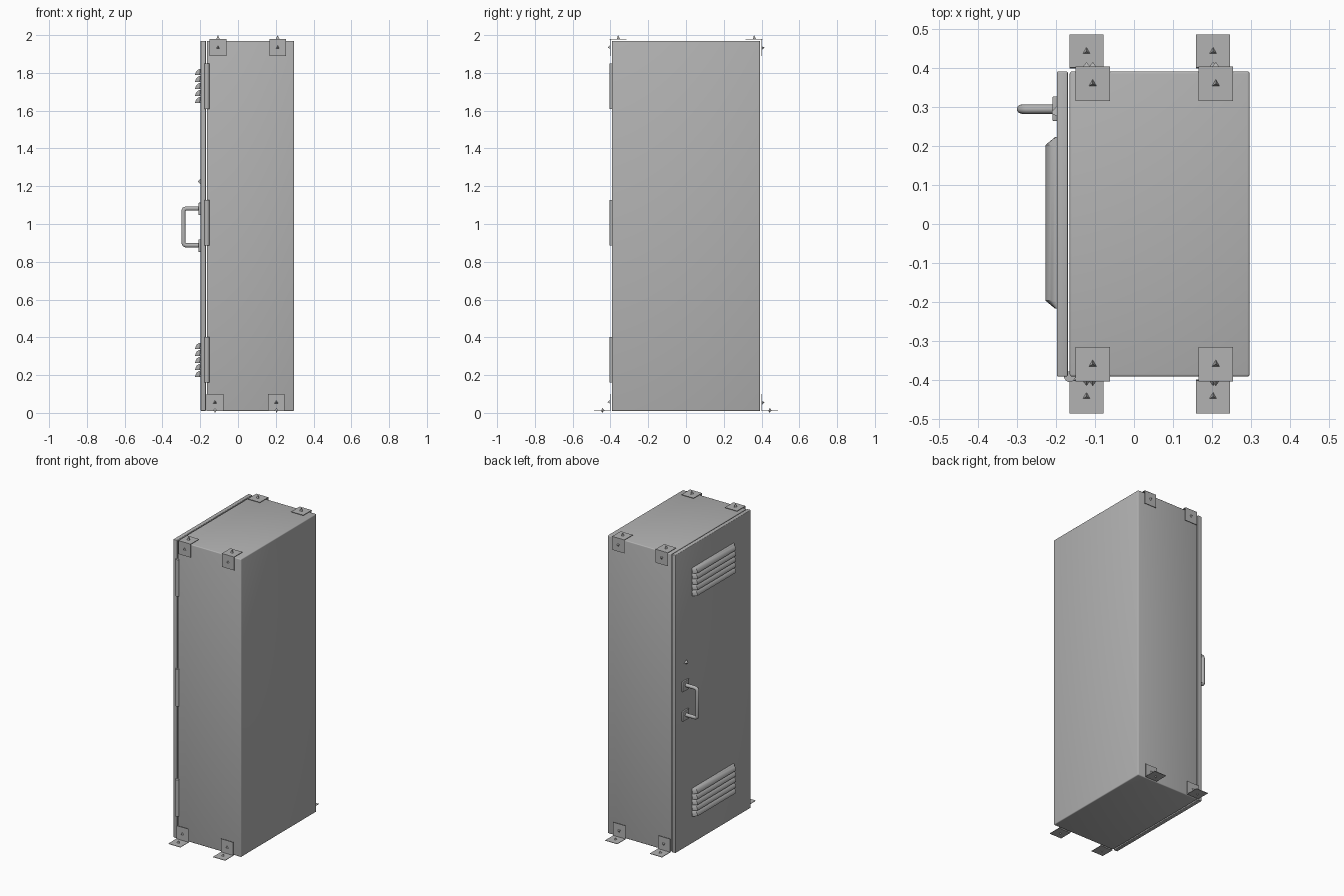
import bpy, bmesh, math
from mathutils import Vector

cube = bpy.data.objects.get("Cube")
if cube:
    bpy.data.objects.remove(cube, do_unlink=True)

grey = bpy.data.materials.new("painted grey steel")
grey.use_nodes = True
GREY = (0.45, 0.45, 0.45, 1)
grey.diffuse_color = GREY
grey.node_tree.nodes["Principled BSDF"].inputs["Base Color"].default_value = GREY


def finish(name, bm):
    bmesh.ops.recalc_face_normals(bm, faces=bm.faces)
    me = bpy.data.meshes.new(name)
    bm.to_mesh(me)
    bm.free()
    ob = bpy.data.objects.new(name, me)
    bpy.context.collection.objects.link(ob)
    me.materials.append(grey)
    return ob


def smooth(ob, angle=35):
    bpy.ops.object.select_all(action="DESELECT")
    ob.select_set(True)
    bpy.context.view_layer.objects.active = ob
    bpy.ops.object.shade_smooth_by_angle(angle=math.radians(angle))


def box(name, lo, hi, bevel=0):
    lo, hi = Vector(lo), Vector(hi)
    bm = bmesh.new()
    bmesh.ops.create_cube(bm, size=1)
    bmesh.ops.scale(bm, vec=hi - lo, verts=bm.verts)
    bmesh.ops.translate(bm, vec=(lo + hi) / 2, verts=bm.verts)
    if bevel:
        bmesh.ops.bevel(bm, geom=bm.edges[:], offset=bevel, segments=3,
                        profile=0.5, affect="EDGES")
    ob = finish(name, bm)
    if bevel:
        smooth(ob)
    return ob


def cone(name, base, direction, r1, r2, height, sides):
    d = Vector(direction)
    bm = bmesh.new()
    bmesh.ops.create_cone(bm, cap_ends=True, segments=sides, radius1=r1,
                          radius2=r2, depth=height)
    rot = Vector((0, 0, 1)).rotation_difference(d)
    bmesh.ops.rotate(bm, matrix=rot.to_matrix(), verts=bm.verts)
    bmesh.ops.translate(bm, vec=Vector(base) + d * height / 2, verts=bm.verts)
    ob = finish(name, bm)
    if sides > 6:
        smooth(ob)
    return ob


def bracket(name, x, side, top):
    """Thin angle plate with one screw in each leg."""
    h, t = 0.044, 0.003
    y = 0.402 * side
    zv = 1.934 if top else 0.056
    zf = 1.977 if top else 0.012
    yf = (0.36 if top else 0.443) * side
    box(name + "_upright", (x - h, y - t / 2, zv - h), (x + h, y + t / 2, zv + h))
    box(name + "_flange", (x - h, yf - h, zf - t / 2), (x + h, yf + h, zf + t / 2))
    cone(name + "_side_screw", (x, y, zv), (0, side, 0), 0.012, 0, 0.014, 3)
    cone(name + "_flange_screw", (x, yf, zf), (0, 0, 1), 0.012, 0,
         0.023 if top else 0.014, 3)
    if not top:
        cone(name + "_anchor", (x, yf, zf), (0, 0, -1), 0.008, 0, 0.012, 3)


def louvre(name, z):
    """Hood with a rounded top, open-looking flat underside and tapered ends."""
    bm = bmesh.new()
    rings = []
    for y, s in ((-0.217, 0.25), (-0.197, 1), (0.203, 1), (0.223, 0.25)):
        ring = [bm.verts.new((-0.195, y, z - 0.017))]
        for i in range(7):
            a = math.pi / 2 * i / 6
            ring.append(bm.verts.new((-0.195 - 0.032 * s * math.cos(a), y,
                                      z - 0.017 + 0.034 * math.sin(a))))
        rings.append(ring)
    n = len(rings[0])
    for a, b in zip(rings, rings[1:]):
        for i in range(n):
            j = (i + 1) % n
            bm.faces.new((a[i], a[j], b[j], b[i]))
    bm.faces.new(rings[0])
    bm.faces.new(rings[-1])
    smooth(finish(name, bm), 30)


# Cabinet body and door leaf, with a narrow gap between them
box("cabinet_body", (-0.165, -0.392, 0.01), (0.297, 0.392, 1.97), 0.006)
box("door", (-0.198, -0.392, 0.01), (-0.17, 0.392, 1.97), 0.004)

# Hinges along the door edge
for i, z in enumerate((0.16, 0.885, 1.608)):
    cone(f"hinge_knuckle_{i}", (-0.165, -0.392, z), (0, 0, 1), 0.014, 0.014, 0.242, 16)
    box(f"hinge_leaf_{i}", (-0.18, -0.396, z), (-0.15, -0.388, z + 0.242))

# Two vent groups in the door
for group, z0 in (("lower", 0.207), ("upper", 1.657)):
    for i in range(5):
        louvre(f"{group}_vent_{i}", z0 + 0.037 * i)

# Tubular pull handle on the door
path = [(-0.195, 0.887), (-0.275, 0.887), (-0.285, 0.891), (-0.289, 0.901),
        (-0.289, 1.068), (-0.285, 1.078), (-0.275, 1.082), (-0.195, 1.082)]
curve = bpy.data.curves.new("handle_path", "CURVE")
curve.dimensions = "3D"
curve.bevel_depth = 0.012
curve.bevel_resolution = 3
spline = curve.splines.new("POLY")
spline.points.add(len(path) - 1)
for p, (x, z) in zip(spline.points, path):
    p.co = (x, 0.295, z, 1)
curve.materials.append(grey)
handle = bpy.data.objects.new("handle", curve)
bpy.context.collection.objects.link(handle)
bpy.ops.object.select_all(action="DESELECT")
handle.select_set(True)
bpy.context.view_layer.objects.active = handle
bpy.ops.object.convert(target="MESH")
smooth(bpy.context.view_layer.objects.active, 50)

# Handle feet and the lock above
for label, z in (("lower", 0.885), ("upper", 1.08)):
    box(f"{label}_handle_foot", (-0.209, 0.264, z - 0.033), (-0.197, 0.328, z + 0.033), 0.003)
cone("lock", (-0.197, 0.285, 1.225), (-1, 0, 0), 0.018, 0.004, 0.014, 3)

# Mounting brackets at the top and bottom corners
for level, top, xs in (("top", True, (-0.106, 0.21)), ("bottom", False, (-0.122, 0.203))):
    for side, label in ((-1, "front"), (1, "back")):
        for i, x in enumerate(xs):
            bracket(f"{level}_{label}_bracket_{i}", x, side, top)
